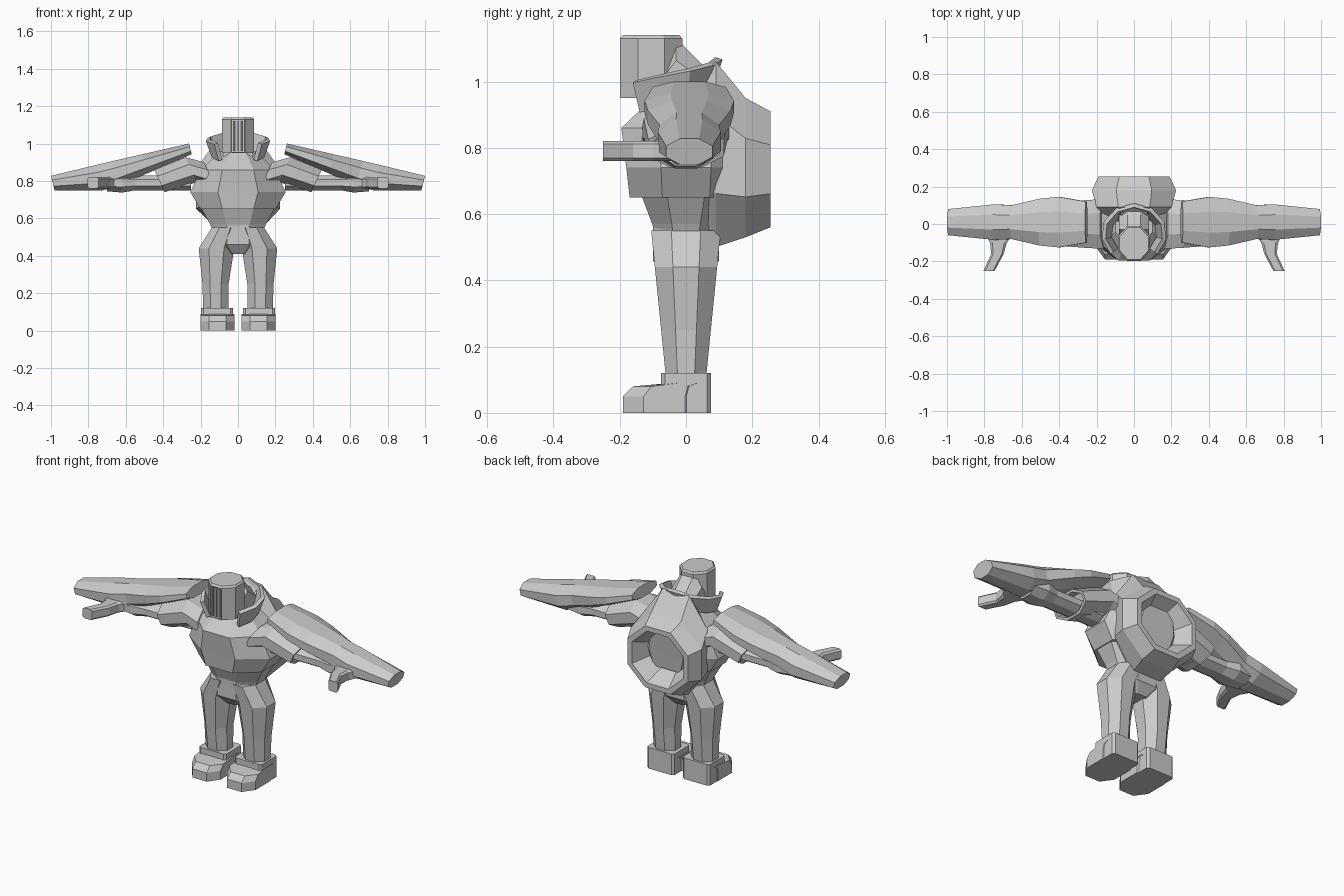
import bpy, bmesh
from math import sin, cos, pi

if "Cube" in bpy.data.objects:
    bpy.data.objects.remove(bpy.data.objects["Cube"])

grey = bpy.data.materials.new("plain_grey")
grey.use_nodes = True
grey.diffuse_color = (.6, .6, .6, 1)
grey.node_tree.nodes["Principled BSDF"].inputs["Base Color"].default_value = grey.diffuse_color


def finish(name, bm, mirror=False):
    """Turn the mesh into a grey object, optionally mirrored to the other side."""
    mesh = bpy.data.meshes.new(name)
    bm.to_mesh(mesh)
    bm.free()
    mesh.materials.append(grey)
    part = bpy.data.objects.new(name, mesh)
    bpy.context.collection.objects.link(part)
    if mirror:
        part.modifiers.new("Mirror", 'MIRROR')
    return part


def place(axis, along, a, b):
    return {'x': (along, a, b), 'y': (a, along, b), 'z': (a, b, along)}[axis]


def loft(axis, sections, cut=.58, tilt=0):
    """Join chamfered rectangles (position, centre a, centre b, half a, half b) along an axis."""
    k = 1 - cut
    outline = [(1, -k), (1, k), (k, 1), (-k, 1), (-1, k), (-1, -k), (-k, -1), (k, -1)]
    bm = bmesh.new()
    rings = []
    for along, a, b, half_a, half_b in sections:
        rings.append([bm.verts.new(place(axis, along + tilt * v * half_b, a + u * half_a, b + v * half_b))
                      for u, v in outline])
    for ring, following in zip(rings, rings[1:]):
        for i in range(len(ring)):
            bm.faces.new((ring[i - 1], ring[i], following[i], following[i - 1]))
    bm.faces.new(rings[0])
    bm.faces.new(rings[-1])
    bmesh.ops.recalc_face_normals(bm, faces=bm.faces[:])
    return bm


def hollow(bm, face, rim, narrowing, depth):
    """Leave a rim around a face, then sink the inside."""
    bmesh.ops.inset_individual(bm, faces=[face], thickness=rim)
    bmesh.ops.inset_individual(bm, faces=[face], thickness=narrowing, depth=-depth)


def last_face(bm):
    bm.faces.ensure_lookup_table()
    return bm.faces[-1]


# Tapered belly under the wider chest
finish("belly", loft('z', [(z, 0, 0, w, w * .68) for z, w in ((.5, .12), (.57, .15), (.66, .2))]))
chest = [(.65, .2, .17), (.74, .255, .18), (.86, .2, .195), (.95, .1, .1)]
finish("chest", loft('z', [(z, 0, 0, w, d) for z, w, d in chest]))

# Back housing with a recessed bowl
housing = [(0, .12, .77, .21), (.09, .2, .78, .28), (.18, .225, .74, .21), (.255, .19, .735, .175)]
bm = loft('y', [(y, 0, z, w, h) for y, w, z, h in housing])
hollow(bm, last_face(bm), .03, .06, .1)
finish("back_thruster", bm)

# Neck hood sloping down behind the head
slope = [(-.1, 1), (-.03, 1.13), (.05, 1.05), (.12, 1)]
finish("neck_hood", loft('y', [(y, 0, top / 2 + .45, .08, top / 2 - .45) for y, top in slope]))

# Head with a recessed visor and slats
bm = loft('z', [(z, 0, -.105, r, r * 1.09) for z, r in ((.95, .086), (1.13, .086), (1.14, .078))])
visor = min(bm.faces, key=lambda f: f.calc_center_median().y)
hollow(bm, visor, .006, 0, .014)
finish("head", bm)
for side in (-1, 0, 1):
    finish("visor_slat", loft('z', [(z, side * .02, -.187, .004, .008) for z in (.96, 1.12)]))

# Raised collar, open at the front
bm = bmesh.new()
rows = []
steps = 4
for i in range(steps + 1):
    t = i / steps
    angle = t * pi * .75
    rows.append([bm.verts.new((r * 1.1 * sin(angle), r * cos(angle) - .05, z - .07 * t))
                 for r, z in ((.12, .98), (.15, 1.07))])
for (low, high), (next_low, next_high) in zip(rows, rows[1:]):
    bm.faces.new((low, high, next_high, next_low))
collar = finish("collar", bm, mirror=True)
shell = collar.modifiers.new("Solidify", 'SOLIDIFY')
shell.thickness = .022
shell.offset = 0

# Shoulder sleeve with a hollow cuff
sleeve = [(.15, .83, .07), (.25, .86, .067), (.42, .8, .06)]
bm = loft('x', [(x, 0, z, r * 1.9, r) for x, z, r in sleeve], tilt=.45)
hollow(bm, last_face(bm), .015, .01, .05)
finish("shoulder_sleeve", bm, mirror=True)

# Lower arm with a thicker elbow
finish("lower_arm", loft('x', [(x, 0, .79, r * 1.6, r) for x, r in
                               ((.25, .04), (.55, .04), (.62, .052), (.7, .045))]), mirror=True)

# Long arm plate that slopes down and thickens into the hand
sections = []
for x, depth in ((.255, .11), (.4, .135), (.5, .125), (.65, .09), (.74, .095), (.99, .07)):
    top = 1.06 - .235 * x
    bottom = max(.75, 1.05 - .42 * x)
    sections.append((x, .01, (top + bottom) / 2, depth, (top - bottom) / 2))
finish("arm_plate", loft('x', sections, tilt=.25), mirror=True)

# Thumb, bent outward at the tip
thumb = [(-.03, .72, .09), (-.1, .725, .045), (-.16, .73, .033), (-.25, .775, .03)]
finish("thumb", loft('y', [(y, x, .79, r, .03) for y, x, r in thumb], cut=.3), mirror=True)

# Hips
finish("hips", loft('z', [(z, 0, 0, w, w / 2 + .03) for z, w in ((.41, .06), (.46, .14), (.57, .14))]))

# Legs, swelling at the thigh and leaning in at the top
leg = [(.1, .118, .068), (.25, .12, .07), (.44, .115, .095), (.55, .07, .07)]
finish("leg", loft('z', [(z, x, 0, r, .05 + z / 10) for z, x, r in leg]), mirror=True)

# Boots: sloping toe and square heel
toe = [(0, .19), (.05, .19), (.08, .16), (.09, .05)]
finish("boot_toe", loft('z', [(z, .11, .03 - front / 2, .09, .03 + front / 2) for z, front in toe], cut=.5),
       mirror=True)
finish("boot_heel", loft('z', [(z, .112, 0, .085, .075) for z in (0, .12)], cut=.15), mirror=True)
